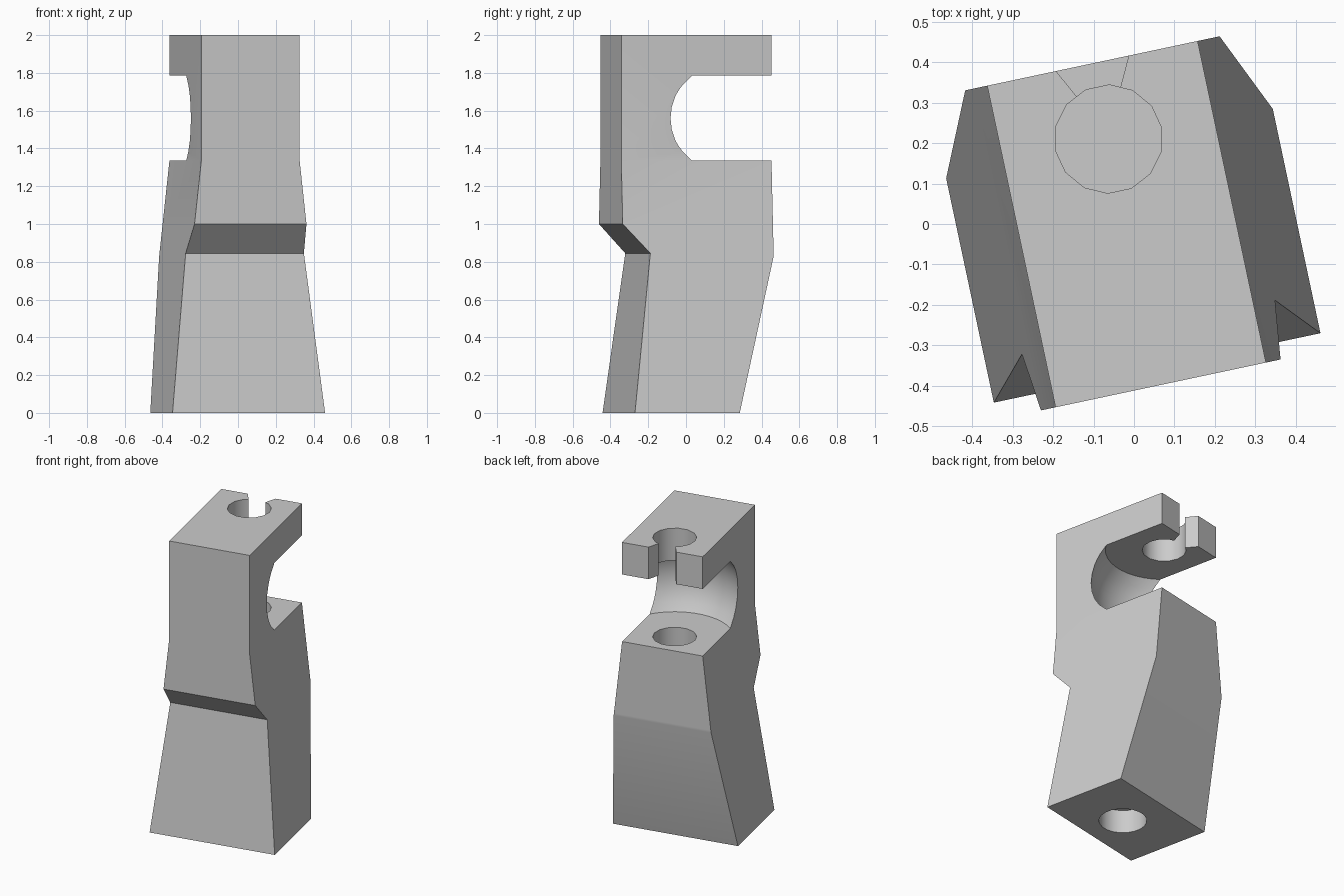
import bpy, bmesh, math
from mathutils import Matrix

default = bpy.data.objects.get("Cube")
if default:
    bpy.data.objects.remove(default)

TURN = Matrix.Rotation(math.radians(12), 4, 'Z')
MID = -0.018            # centre line of the bracket
AXLE = 0.2185           # depth of the wheel axle
FLOOR, CEILING = 1.335, 1.785

grey = bpy.data.materials.new("plain grey")
grey.use_nodes = True
colour = (0.6, 0.6, 0.6, 1)
grey.diffuse_color = colour
grey.node_tree.nodes["Principled BSDF"].inputs["Base Color"].default_value = colour


def make_object(name, bm):
    bmesh.ops.recalc_face_normals(bm, faces=bm.faces)
    bm.transform(TURN)
    mesh = bpy.data.meshes.new(name)
    bm.to_mesh(mesh)
    bm.free()
    mesh.materials.append(grey)
    obj = bpy.data.objects.new(name, mesh)
    bpy.context.collection.objects.link(obj)
    return obj


def bridge(name, loops):
    """Closed solid through a list of matching vertex loops."""
    bm = bmesh.new()
    rings = [[bm.verts.new(p) for p in loop] for loop in loops]
    for a, b in zip(rings, rings[1:]):
        for i in range(len(a)):
            j = (i + 1) % len(a)
            bm.faces.new((a[i], a[j], b[j], b[i]))
    bm.faces.new(rings[0])
    bm.faces.new(rings[-1])
    return make_object(name, bm)


def lathe(name, y, profile, sides):
    """Solid of revolution about a vertical axis, from (radius, z) points."""
    angles = [2 * math.pi * (i + 0.5) / sides for i in range(sides)]
    return bridge(name, [[(MID + r * math.sin(a), y + r * math.cos(a), z)
                          for a in angles] for r, z in profile])


# Body: stack of sections (z, front y, back y), widening below the slot
KNEE = 0.83
sections = [(0, -0.36, 0.207), (KNEE, -0.257, 0.41), (0.845, -0.257, 0.41),
            (1.0, -0.403, 0.41), (FLOOR, -0.403, 0.41), (2.0, -0.403, 0.41)]


def section_loop(z, front, back):
    half = 0.266 + 0.11 * max(0, FLOOR - z)
    return [(MID - half, front, z), (MID + half, front, z),
            (MID + half, back, z), (MID - half, back, z)]


# The front face stays straight from the foot to the step
sections[1] = (KNEE, -0.36 + 0.103 * KNEE / 0.845, 0.41)
body = bridge("bracket_body", [section_loop(*s) for s in sections])

# Wheel pocket with a bulging rim
centre_z, half_h = (FLOOR + CEILING) / 2, (CEILING - FLOOR) / 2
arc_r, rim = 0.332, 0.445
reach = math.asin(half_h / arc_r)
pocket = []
for i in range(9):
    a = reach * (i / 4 - 1)
    pocket.append((rim - arc_r * (1 - math.cos(a)), centre_z + arc_r * math.sin(a)))

# Axle hole with flared rear notch, and blind hole in the foot
notch = [(MID - 0.054, 0.335), (MID + 0.054, 0.335),
         (MID + 0.102, 0.43), (MID - 0.102, 0.43)]
cutters = [
    lathe("wheel_pocket_cutter", AXLE, pocket, 40),
    lathe("axle_hole_cutter", AXLE, [(0.134, 1.12), (0.134, 2.1)], 14),
    lathe("foot_hole_cutter", -0.10, [(0.146, -0.1), (0.146, 0.155)], 20),
    bridge("notch_cutter", [[(x, y, z) for x, y in notch] for z in (1.6, 2.1)]),
]

bpy.ops.object.select_all(action='DESELECT')
body.select_set(True)
bpy.context.view_layer.objects.active = body
for cutter in cutters:
    cutter.hide_render = True
    mod = body.modifiers.new(cutter.name, 'BOOLEAN')
    mod.operation = 'DIFFERENCE'
    mod.solver = 'EXACT'
    mod.object = cutter
    bpy.ops.object.modifier_apply(modifier=mod.name)
for cutter in cutters:
    bpy.data.objects.remove(cutter)

bpy.ops.object.shade_smooth_by_angle(angle=math.radians(30))
